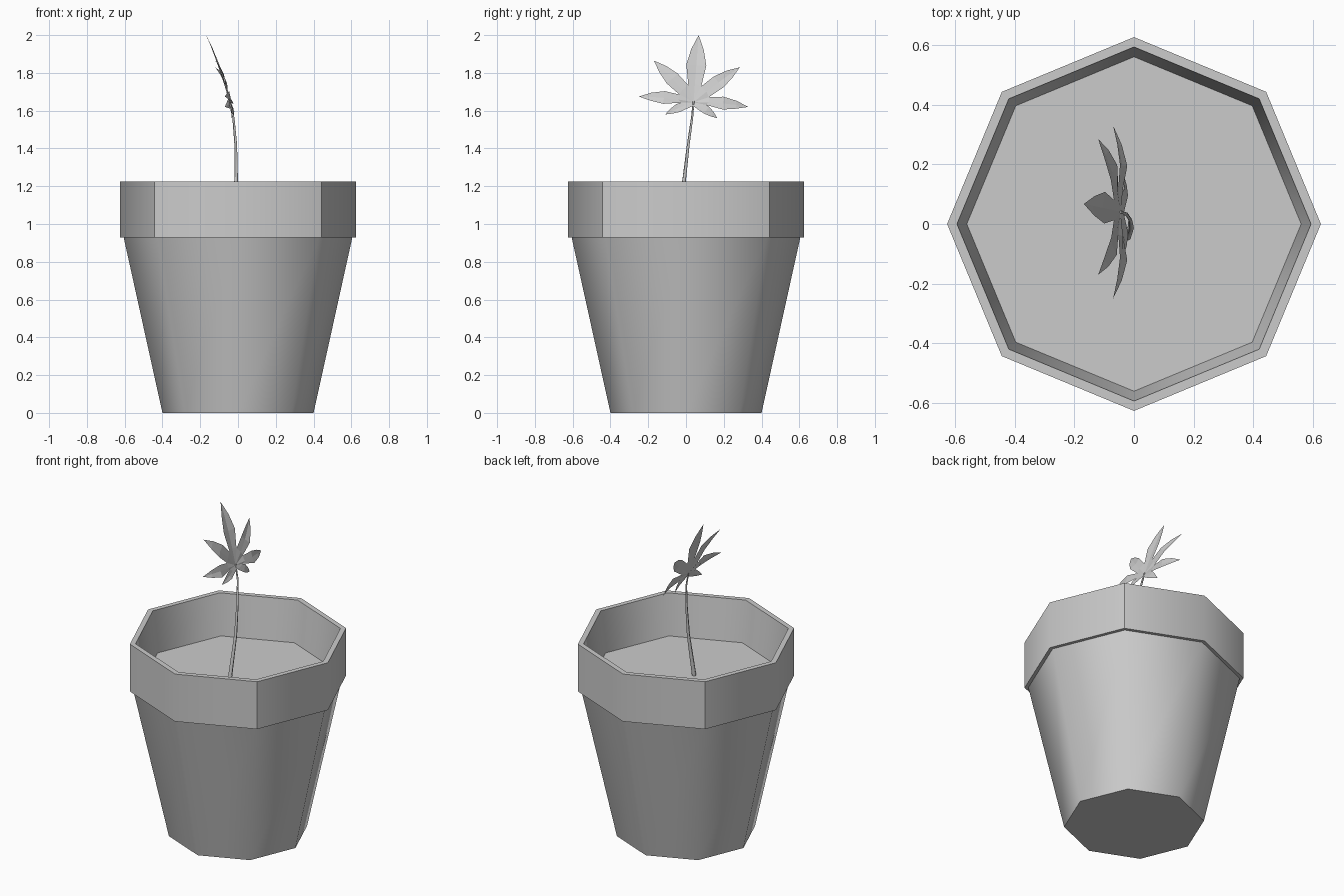
import bpy, bmesh, math
from mathutils import Vector

if "Cube" in bpy.data.objects:
    bpy.data.objects.remove(bpy.data.objects["Cube"])


def make_object(name, bm):
    mesh = bpy.data.meshes.new(name)
    bm.to_mesh(mesh)
    bm.free()
    obj = bpy.data.objects.new(name, mesh)
    bpy.context.collection.objects.link(obj)
    return obj


def lathe(name, profile, cap_start=False, sharp_columns=(), sides=8):
    """Eight-sided turned shape from (radius, z) points, smooth around the
    sides, sharp at every ring and along the chosen (column, band) edges."""
    bm = bmesh.new()
    rings = [[bm.verts.new((r * math.cos(math.tau * i / sides),
                            r * math.sin(math.tau * i / sides), z))
              for i in range(sides)] for r, z in profile]
    for band, (a, b) in enumerate(zip(rings, rings[1:])):
        for i in range(sides):
            j = (i + 1) % sides
            bm.faces.new((a[i], a[j], b[j], b[i])).smooth = True
        for i in range(sides):
            bm.edges.get((a[i], b[i])).smooth = (i, band) not in sharp_columns
    if cap_start:
        bm.faces.new(rings[0][::-1])
    for ring in rings:
        for i in range(sides):
            bm.edges.get((ring[i], ring[(i + 1) % sides])).smooth = False
    return make_object(name, bm)


# Tapered pot body
lathe("pot_body", [(0.40, 0), (0.605, 0.928)], cap_start=True)

# Rim: underside, outer wall, lip and inner wall down to the soil;
# the outer wall has hard corners on the diagonals
lathe("pot_rim", [(0.605, 0.928), (0.626, 0.928), (0.626, 1.226),
                  (0.593, 1.226), (0.56, 0.97)],
      sharp_columns=[(i, 1) for i in (1, 3, 5, 7)])

# Soil surface
bm = bmesh.new()
bmesh.ops.create_circle(bm, cap_ends=True, segments=8, radius=0.56)
soil = make_object("soil", bm)
soil.location.z = 0.97

# Thin curved stem
curve = bpy.data.curves.new("stem", "CURVE")
curve.dimensions = "3D"
curve.bevel_depth = 0.011
curve.bevel_resolution = 0
curve.use_fill_caps = True
spline = curve.splines.new("POLY")
path = [(-0.025, -0.045, 0.97, 1.3), (-0.01, -0.01, 1.23, 0.95),
        (-0.012, 0.012, 1.42, 0.7), (-0.024, 0.032, 1.56, 0.55),
        (-0.045, 0.04, 1.65, 0.45)]
spline.points.add(len(path) - 1)
for p, (x, y, z, r) in zip(spline.points, path):
    p.co = (x, y, z, 1)
    p.radius = r
bpy.context.collection.objects.link(bpy.data.objects.new("stem", curve))

# Palmate leaf: seven creased leaflets joined by a web around the stem top
root = Vector((-0.045, 0.04, 1.645))
normal = Vector((0.94, 0, 0.34))
# tip position, half width, outward bow; listed in order around the root
leaflets = [((-0.035, -0.11, 1.58), 0.024, 0.010),
            ((-0.07, -0.25, 1.675), 0.036, 0.020),
            ((-0.12, -0.17, 1.865), 0.040, 0.014),
            ((-0.168, 0.067, 2.0), 0.053, 0.006),
            ((-0.12, 0.285, 1.83), 0.040, 0.014),
            ((-0.07, 0.33, 1.62), 0.036, 0.020),
            ((-0.035, 0.166, 1.56), 0.024, 0.010)]
bm = bmesh.new()
centre = bm.verts.new(root)
axes = [Vector(tip) - root for tip, _, _ in leaflets]
count = len(axes)
# Notches between neighbouring leaflets
notches = [bm.verts.new(root + 0.15 * (axes[i - 1] + axes[i]) + normal * 0.008)
           for i in range(count)]
for i, (tip, width, bow) in enumerate(leaflets):
    axis = axes[i]
    side = axis.cross(normal).normalized()
    if side.dot(notches[i].co - notches[(i + 1) % count].co) < 0:
        side = -side
    spine = [centre]
    edges = ([notches[i]], [notches[(i + 1) % count]])
    for t, w in ((0.28, None), (0.54, 1.0), (0.78, 0.62)):
        mid = root + axis * t + normal * bow * 4 * t * (1 - t)
        spine.append(bm.verts.new(mid))
        if w:
            for row, sign in zip(edges, (1, -1)):
                row.append(bm.verts.new(mid + side * sign * width * w
                                        + normal * width * w * 0.15))
    end = bm.verts.new(tip)
    for row, flip in zip(edges, (True, False)):
        for f in ((spine[0], spine[1], row[0]),
                  (spine[1], spine[2], row[1], row[0]),
                  (spine[2], spine[3], row[2], row[1]),
                  (spine[3], end, row[2])):
            bm.faces.new(f[::-1] if flip else f)
bmesh.ops.recalc_face_normals(bm, faces=bm.faces)
make_object("leaf", bm)
